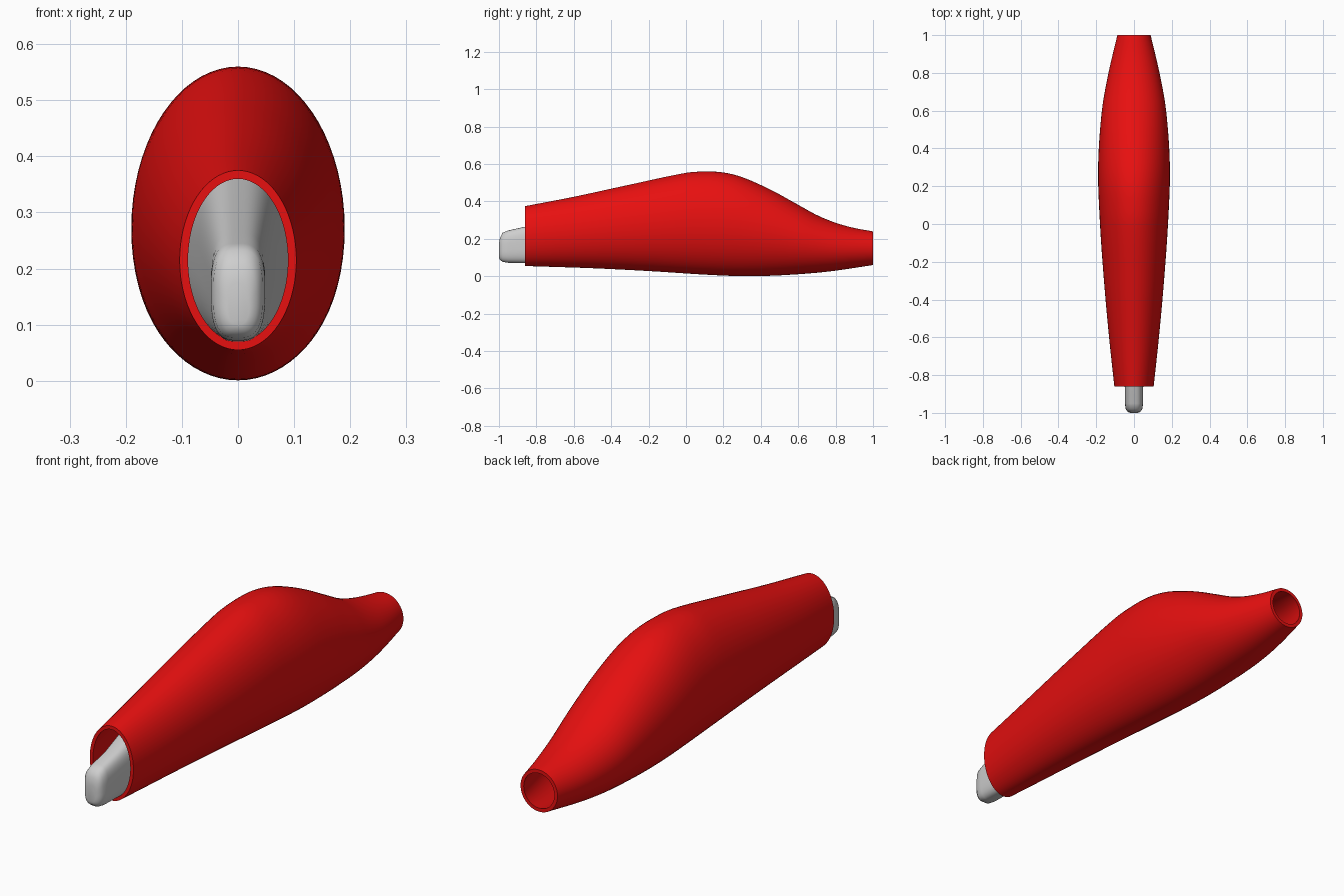
import bpy, bmesh, math
from math import cos, sin, pi

cube = bpy.data.objects.get("Cube")
if cube:
    bpy.data.objects.remove(cube)


def material(name, rgb):
    m = bpy.data.materials.new(name)
    m.use_nodes = True
    m.diffuse_color = (*rgb, 1)
    m.node_tree.nodes["Principled BSDF"].inputs["Base Color"].default_value = (*rgb, 1)
    return m


red = material("red shell", (0.8, 0.005, 0.005))
grey = material("light grey", (0.62, 0.62, 0.62))


def spline(keys, t):
    """Smooth interpolation through (position, value) keys."""
    def slope(i):
        a, b = keys[max(i - 1, 0)], keys[min(i + 1, len(keys) - 1)]
        return (b[1] - a[1]) / (b[0] - a[0])
    i = max(k for k in range(len(keys) - 1) if keys[k][0] <= t or k == 0)
    (x0, v0), (x1, v1) = keys[i], keys[i + 1]
    h = x1 - x0
    s = (t - x0) / h
    return (v0 * (1 + 2 * s) * (1 - s) ** 2 + h * slope(i) * s * (1 - s) ** 2
            + v1 * s * s * (3 - 2 * s) + h * slope(i + 1) * s * s * (s - 1))


def ring(y, half_width, bottom, top, power=2, sides=72):
    """Superellipse cross-section standing across the y axis."""
    zc, hz = (bottom + top) / 2, (top - bottom) / 2
    points = []
    for k in range(sides):
        c, s = cos(2 * pi * k / sides), sin(2 * pi * k / sides)
        points.append((half_width * math.copysign(abs(c) ** (2 / power), c), y,
                       zc + hz * math.copysign(abs(s) ** (2 / power), s)))
    return points


def loft(name, rings, mat, closed, angle):
    bm = bmesh.new()
    loops = [[bm.verts.new(p) for p in r] for r in rings]
    n = len(loops[0])
    pairs = list(zip(loops, loops[1:]))
    if closed:
        pairs.append((loops[-1], loops[0]))
    else:
        bm.faces.new(loops[0])
        bm.faces.new(loops[-1])
    for a, b in pairs:
        for k in range(n):
            j = (k + 1) % n
            bm.faces.new((a[k], a[j], b[j], b[k]))
    bmesh.ops.recalc_face_normals(bm, faces=bm.faces)
    mesh = bpy.data.meshes.new(name)
    bm.to_mesh(mesh)
    bm.free()
    mesh.materials.append(mat)
    obj = bpy.data.objects.new(name, mesh)
    bpy.context.collection.objects.link(obj)
    bpy.ops.object.select_all(action='DESELECT')
    obj.select_set(True)
    bpy.context.view_layer.objects.active = obj
    bpy.ops.object.shade_smooth_by_angle(angle=math.radians(angle))
    return obj


# Outer shell: open tube with a wall thickness
width = [(-.86, .104), (-.6, .132), (-.3, .159), (0, .18), (.3, .19),
         (.6, .17), (.8, .135), (1, .088)]
top = [(-.86, .375), (-.6, .425), (-.3, .49), (0, .553), (.1, .56), (.2, .555),
       (.3, .53), (.45, .464), (.6, .382), (.7, .327), (.8, .286), (.9, .258), (1, .24)]
bottom = [(-.86, .055), (-.5, .043), (-.2, .028), (.1, .009), (.3, .001),
          (.5, .005), (.75, .024), (1, .06)]
WALL, STEPS = .015, 60
stations = [-.86 + 1.86 * i / STEPS for i in range(STEPS + 1)]


def hull_ring(y, inset):
    return ring(y, spline(width, y) - inset, spline(bottom, y) + inset,
                spline(top, y) - inset)


outer = [hull_ring(y, 0) for y in stations]
inner = [hull_ring(y, WALL) for y in reversed(stations)]
loft("outer_shell", outer + inner, red, True, 40)

# Inner core: rounded nose that widens as it runs back inside the shell
core = [(-1, .02, .1, .175, 2.5), (-.995, .033, .088, .205, 2.8),
        (-.98, .044, .077, .233, 3), (-.95, .048, .072, .245, 3),
        (-.86, .049, .07, .265, 3), (-.6, .07, .07, .36, 2.8),
        (-.3, .105, .06, .44, 2.4), (0, .15, .045, .52, 2),
        (.3, .15, .05, .46, 2)]
loft("inner_core", [ring(*c) for c in core], grey, False, 50)
